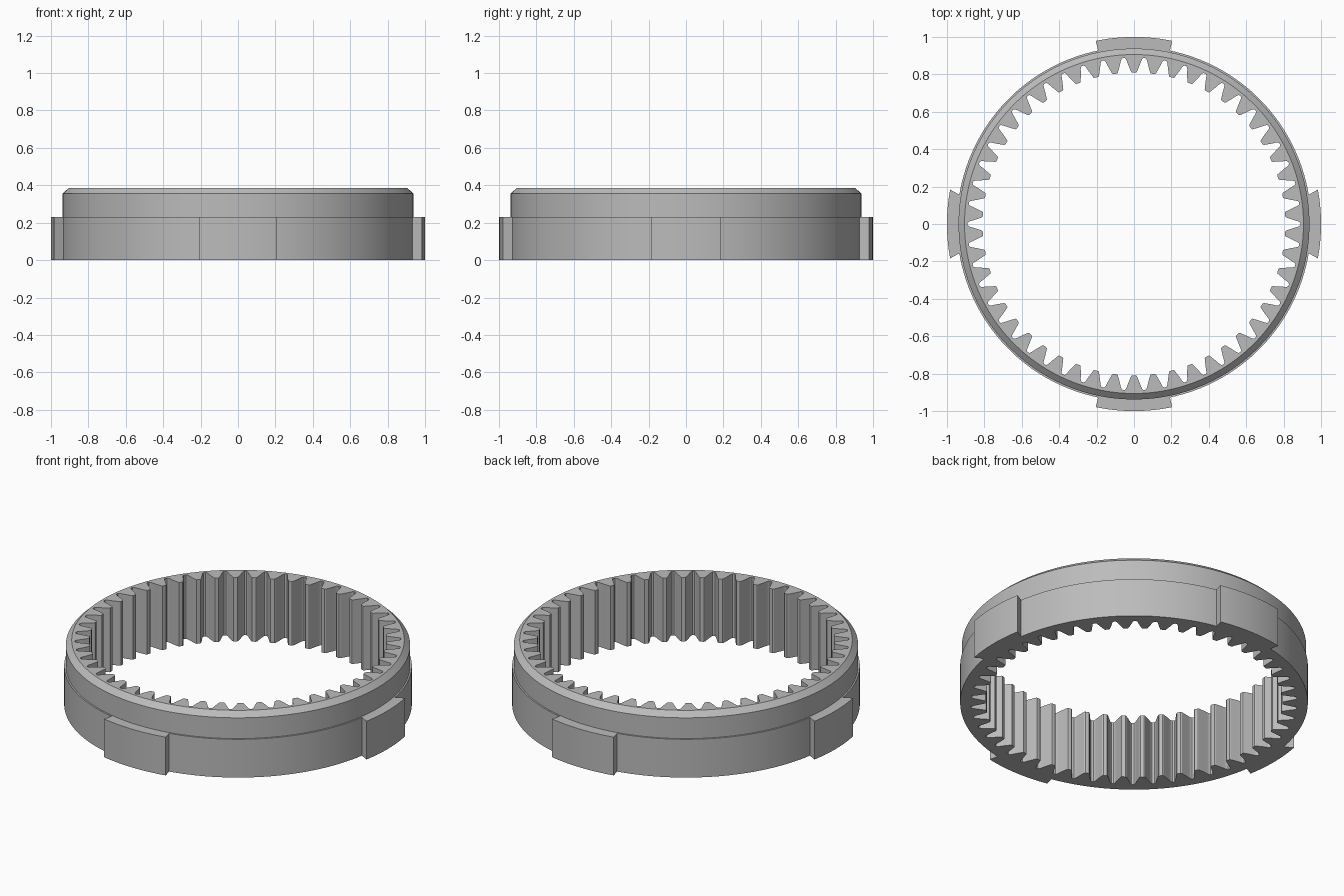
import bpy, bmesh, math
from math import pi, sin, cos

old = bpy.data.objects.get("Cube")
if old:
    bpy.data.objects.remove(old, do_unlink=True)

HEIGHT, STEP_Z, CHAMFER_Z = 0.385, 0.23, 0.355
LOWER_R, UPPER_R, TOP_R, LUG_R = 0.947, 0.938, 0.906, 1.0
TEETH = 50

grey = bpy.data.materials.new("grey_metal")
grey.use_nodes = True
colour = (0.5, 0.5, 0.5, 1)
grey.diffuse_color = colour
grey.node_tree.nodes["Principled BSDF"].inputs["Base Color"].default_value = colour


def polar(r, a, z):
    return (r * cos(a), r * sin(a), z)


def sweep(name, sections, closed):
    """Skin a row of equal cross-sections, either closed into a ring or capped."""
    bm = bmesh.new()
    rows = [[bm.verts.new(p) for p in s] for s in sections]
    n = len(rows[0])
    pairs = list(zip(rows, rows[1:]))
    if closed:
        pairs.append((rows[-1], rows[0]))
    else:
        bm.faces.new(rows[0])
        bm.faces.new(rows[-1])
    for a, b in pairs:
        for i in range(n):
            j = (i + 1) % n
            bm.faces.new((a[i], a[j], b[j], b[i]))
    bmesh.ops.recalc_face_normals(bm, faces=bm.faces)
    mesh = bpy.data.meshes.new(name)
    bm.to_mesh(mesh)
    bm.free()
    mesh.materials.append(grey)
    obj = bpy.data.objects.new(name, mesh)
    bpy.context.collection.objects.link(obj)
    bpy.ops.object.select_all(action="DESELECT")
    obj.select_set(True)
    bpy.context.view_layer.objects.active = obj
    bpy.ops.object.shade_smooth_by_angle(angle=math.radians(28))
    return obj


# Ring with internal teeth: half a tooth as (angle, radius), mirrored and repeated
half_tooth = [(0.013, 0.809), (0.019, 0.813), (0.023, 0.822), (0.036, 0.850),
              (0.045, 0.874), (0.050, 0.884), (0.056, 0.889)]
tooth = [(-a, r) for a, r in reversed(half_tooth)] + half_tooth
sections = []
for t in range(TEETH):
    centre = pi / 2 + t * 2 * pi / TEETH
    for offset, r in tooth:
        a = centre + offset
        outline = [(r, 0), (r, HEIGHT), (TOP_R, HEIGHT), (UPPER_R, CHAMFER_Z),
                   (UPPER_R, STEP_Z), (LOWER_R, STEP_Z), (LOWER_R, 0)]
        sections.append([polar(rad, a, z) for rad, z in outline])
sweep("toothed_ring", sections, True)

# Four locating lugs: the front and back pair is wider than the side pair
lugs = {"left_lug": 0, "back_lug": 1, "right_lug": 2, "front_lug": 3}
for name, quarter in lugs.items():
    outer, inner = (0.206, 0.204) if quarter % 2 else (0.185, 0.165)
    steps = 24
    sections = []
    for i in range(steps + 1):
        k = 2 * i / steps - 1
        mid = quarter * pi / 2
        a, b = mid + k * inner, mid + k * outer
        sections.append([polar(LOWER_R - 0.003, a, 0), polar(LOWER_R - 0.003, a, STEP_Z),
                         polar(LUG_R, b, STEP_Z), polar(LUG_R, b, 0)])
    sweep(name, sections, False)
